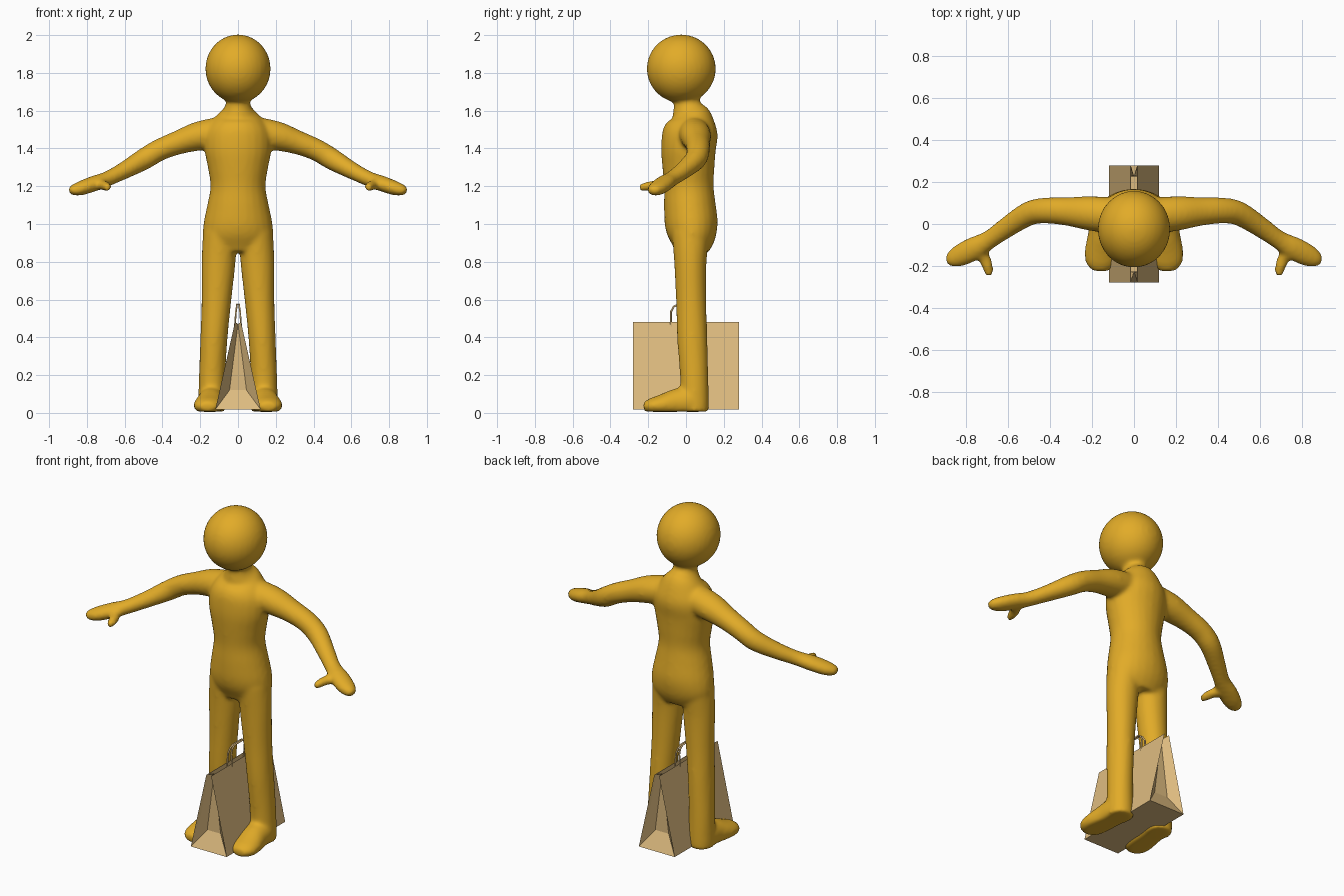
import bpy, bmesh, math
from mathutils import Vector

if "Cube" in bpy.data.objects:
    bpy.data.objects.remove(bpy.data.objects["Cube"])


def material(name, rgb):
    m = bpy.data.materials.new(name)
    m.diffuse_color = (*rgb, 1)
    m.use_nodes = True
    m.node_tree.nodes["Principled BSDF"].inputs["Base Color"].default_value = m.diffuse_color
    return m


skin = material("golden yellow", (0.76, 0.41, 0.021))
paper = material("paper tan", (0.73, 0.50, 0.215))


def finish(name, bm, mat):
    bmesh.ops.recalc_face_normals(bm, faces=bm.faces)
    me = bpy.data.meshes.new(name)
    bm.to_mesh(me)
    bm.free()
    me.materials.append(mat)
    ob = bpy.data.objects.new(name, me)
    bpy.context.collection.objects.link(ob)
    return ob


def spline(rows, steps=4):
    """Catmull-Rom through section rows (x, y, z, ra, rb)."""
    p = [rows[0]] + rows + [rows[-1]]
    out = []
    for i in range(1, len(p) - 2):
        for k in range(steps):
            t = k / steps
            out.append([0.5 * (2 * b + (c - a) * t + (2 * a - 5 * b + 4 * c - d) * t * t
                               + (3 * b - a - 3 * c + d) * t ** 3)
                        for a, b, c, d in zip(*p[i - 1:i + 3])])
    return out + [list(rows[-1])]


def loft(bm, rows, up, mirror=1, floor=0.006, n=24):
    """Closed tube of elliptical rings along the section centres."""
    rows = spline(rows)
    c = [Vector((r[0] * mirror, r[1], r[2])) for r in rows]
    rings = []
    for i, r in enumerate(rows):
        t = (c[min(i + 1, len(c) - 1)] - c[max(i - 1, 0)]).normalized()
        side = t.cross(Vector(up)).normalized()
        top = side.cross(t)
        ring = []
        for k in range(n):
            a = 2 * math.pi * k / n
            v = c[i] + side * (r[3] * math.cos(a)) + top * (r[4] * math.sin(a))
            v.z = max(v.z, floor)
            ring.append(bm.verts.new(v))
        rings.append(ring)
    for a, b in zip(rings, rings[1:]):
        for k in range(n):
            j = (k + 1) % n
            bm.faces.new((a[k], a[j], b[j], b[k]))
    bm.faces.new(rings[0])
    bm.faces.new(rings[-1][::-1])


torso = [(0, 0.03, 0.85, 0.15, 0.085), (0, 0.033, 0.92, 0.185, 0.122),
         (0, 0.028, 1.0, 0.183, 0.14), (0, 0.02, 1.1, 0.163, 0.137),
         (0, 0.015, 1.2, 0.146, 0.131), (0, 0.013, 1.3, 0.16, 0.138),
         (0, 0.013, 1.4, 0.178, 0.145), (0, 0.023, 1.49, 0.17, 0.145),
         (0, 0.025, 1.56, 0.125, 0.115), (0, 0.012, 1.605, 0.08, 0.085),
         (0, 0.005, 1.64, 0.064, 0.07), (0, 0, 1.70, 0.064, 0.07)]
leg = [(0.095, 0.025, 0.95, 0.09, 0.10), (0.103, 0.023, 0.8, 0.09, 0.086),
       (0.114, 0.027, 0.6, 0.079, 0.080), (0.127, 0.033, 0.4, 0.072, 0.080),
       (0.137, 0.043, 0.2, 0.070, 0.075), (0.138, 0.045, 0.08, 0.072, 0.076),
       (0.138, 0.045, 0.006, 0.072, 0.076)]
foot = [(0.138, 0.10, 0.05, 0.055, 0.06), (0.138, 0.03, 0.06, 0.075, 0.08),
        (0.145, -0.05, 0.052, 0.074, 0.077), (0.155, -0.13, 0.042, 0.080, 0.056),
        (0.16, -0.19, 0.036, 0.070, 0.040), (0.162, -0.225, 0.034, 0.035, 0.022)]
arm = [(0.05, 0.035, 1.49, 0.085, 0.085), (0.2, 0.05, 1.467, 0.083, 0.078),
       (0.32, 0.06, 1.43, 0.068, 0.063), (0.42, 0.064, 1.39, 0.062, 0.058),
       (0.50, 0.05, 1.342, 0.058, 0.057), (0.60, -0.012, 1.285, 0.050, 0.046),
       (0.69, -0.075, 1.24, 0.045, 0.040), (0.76, -0.115, 1.215, 0.056, 0.041),
       (0.83, -0.15, 1.19, 0.053, 0.038), (0.875, -0.172, 1.178, 0.036, 0.028),
       (0.892, -0.18, 1.172, 0.015, 0.014)]
thumb = [(0.75, -0.11, 1.215, 0.032, 0.032), (0.712, -0.165, 1.205, 0.029, 0.027),
         (0.695, -0.215, 1.198, 0.025, 0.023), (0.69, -0.248, 1.192, 0.017, 0.017)]

# Figure: head, torso and limbs fused into one smooth skin
bm = bmesh.new()
loft(bm, torso, (0, 1, 0))
for s in (1, -1):
    loft(bm, leg, (0, 1, 0), s)
    loft(bm, foot, (0, 0, 1), s)
    loft(bm, arm, (0, 0, 1), s)
    loft(bm, thumb, (0, 0, 1), s)
head = bmesh.ops.create_uvsphere(bm, u_segments=32, v_segments=20, radius=1)["verts"]
for v in head:
    v.co = Vector((v.co.x * 0.173, v.co.y * 0.183 - 0.025, v.co.z * 0.181 + 1.822))
body = finish("figure_body", bm, skin)
rm = body.modifiers.new("fuse", 'REMESH')
rm.mode = 'VOXEL'
rm.voxel_size = 0.011
rm.use_smooth_shade = True
sm = body.modifiers.new("soften", 'SMOOTH')
sm.factor = 0.5
sm.iterations = 9

# Paper bag: sloping panels, closed base, gusseted ends
W, L, T, Z0, Z1, D = 0.12, 0.28, 0.016, 0.018, 0.48, 0.05
bm = bmesh.new()


def face(*pts):
    bm.faces.new([bm.verts.new(p) for p in pts])


for s in (1, -1):
    face((s * W, -L, Z0), (s * W, L, Z0), (s * T, L, Z1), (s * T, -L, Z1))
    y, yi = s * L, s * (L - D)
    fold = (0, yi, Z1 - 0.01)
    face((-W, y, Z0), (W, y, Z0), (0.045, yi, 0.12), (-0.045, yi, 0.12))
    face((-0.045, yi, 0.12), (0.045, yi, 0.12), fold)
    for q in (1, -1):
        face((q * W, y, Z0), (q * T, y, Z1), fold, (q * 0.045, yi, 0.12))
face((-W, -L, Z0), (W, -L, Z0), (W, L, Z0), (-W, L, Z0))
bmesh.ops.remove_doubles(bm, verts=bm.verts, dist=0.0005)
bag = finish("paper_bag", bm, paper)
so = bag.modifiers.new("thickness", 'SOLIDIFY')
so.thickness = 0.004
so.offset = -1

# Bag handles: two thin arches leaning together
for s, name in ((1, "right_handle"), (-1, "left_handle")):
    cu = bpy.data.curves.new(name, 'CURVE')
    cu.dimensions = '3D'
    cu.bevel_depth = 0.005
    cu.bevel_resolution = 1
    cu.use_fill_caps = True
    pts = [(0.018, -0.08, 0.44), (0.011, -0.08, 0.535), (0.007, -0.065, 0.562),
           (0.005, -0.04, 0.575)]
    pts += [(x, -y, z) for x, y, z in reversed(pts)]
    sp = cu.splines.new('POLY')
    sp.points.add(len(pts) - 1)
    for p, (x, y, z) in zip(sp.points, pts):
        p.co = (s * x, y, z, 1)
    cu.materials.append(paper)
    bpy.context.collection.objects.link(bpy.data.objects.new(name, cu))
